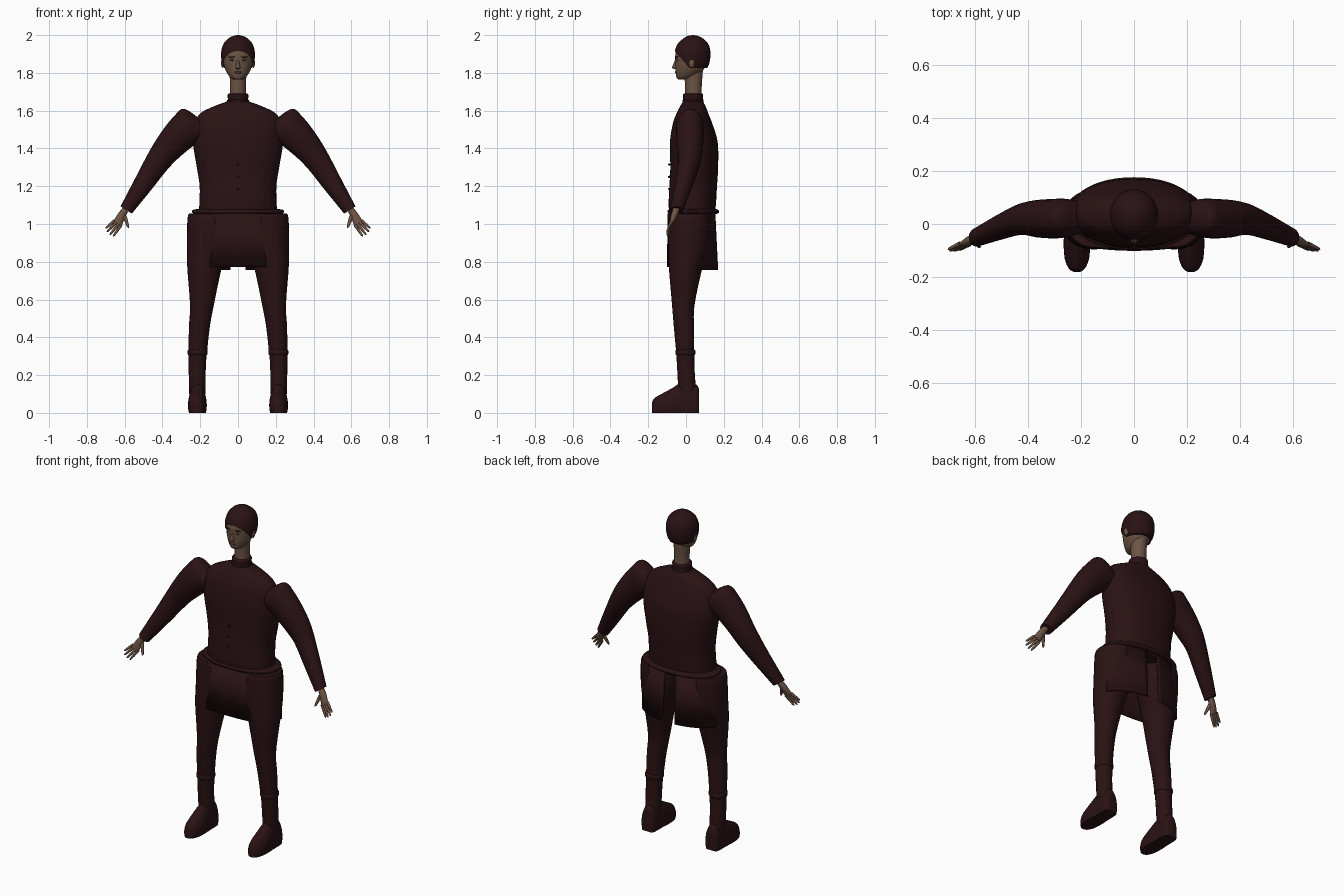
import bpy, bmesh, math
from mathutils import Vector

cube = bpy.data.objects.get("Cube")
if cube:
    bpy.data.objects.remove(cube, do_unlink=True)


def material(name, rgb):
    m = bpy.data.materials.new(name)
    m.use_nodes = True
    m.diffuse_color = (*rgb, 1)
    m.node_tree.nodes["Principled BSDF"].inputs["Base Color"].default_value = (*rgb, 1)
    return m


CLOTH = material("dark maroon", (0.023, 0.006, 0.007))
SKIN = material("brown skin", (0.15, 0.088, 0.058))
LIPS = material("dusky lips", (0.1, 0.042, 0.032))
EYES = material("eye grey", (0.2, 0.18, 0.16))
DARK = material("near black", (0.008, 0.005, 0.005))


def finish(name, bm, mat, mirror=False, thick=0):
    bmesh.ops.recalc_face_normals(bm, faces=bm.faces)
    mesh = bpy.data.meshes.new(name)
    bm.to_mesh(mesh)
    bm.free()
    mesh.materials.append(mat)
    ob = bpy.data.objects.new(name, mesh)
    bpy.context.collection.objects.link(ob)
    bpy.ops.object.select_all(action='DESELECT')
    ob.select_set(True)
    bpy.context.view_layer.objects.active = ob
    bpy.ops.object.shade_smooth_by_angle(angle=math.radians(40))
    if thick:
        ob.modifiers.new("Thickness", 'SOLIDIFY').thickness = thick
    if mirror:
        ob.modifiers.new("Mirror", 'MIRROR').use_clip = False
    return ob


def smooth(rows, n=4):
    """Catmull-Rom interpolation between rows of section numbers."""
    out = []
    for i in range(len(rows) - 1):
        a, b, c, d = rows[max(i - 1, 0)], rows[i], rows[i + 1], rows[min(i + 2, len(rows) - 1)]
        for k in range(n):
            t = k / n
            out.append([q + t / 2 * (r - p + t * (2*p - 5*q + 4*r - s + t * (3*(q - r) + s - p)))
                        for p, q, r, s in zip(a, b, c, d)])
    return out + [list(rows[-1])]


def loft(rings, caps=True):
    bm = bmesh.new()
    vs = [[bm.verts.new(p) for p in ring] for ring in rings]
    n = len(vs[0])
    for a, b in zip(vs, vs[1:]):
        for i in range(n):
            bm.faces.new((a[i], a[(i + 1) % n], b[(i + 1) % n], b[i]))
    if caps:
        bm.faces.new(vs[0])
        bm.faces.new(vs[-1])
    return bm


def angles(n):
    return [2 * math.pi * i / n for i in range(n)]


def level(rows, n=32, power=1.0):
    """Horizontal oval rings from (z, x centre, half width, front y, back y)."""
    def bend(v):
        return math.copysign(abs(v) ** power, v)
    return [[(cx + w * bend(math.cos(t)), (f + b) / 2 + (b - f) / 2 * bend(math.sin(t)), z)
             for t in angles(n)] for z, cx, w, f, b in smooth(rows)]


def limb(rows, n=20):
    """Rings from outer and inner outline points (xo, zo, xi, zi), y and half depth."""
    rings = []
    for xo, zo, xi, zi, y, ry in smooth(rows):
        mid, half = Vector(((xo + xi) / 2, y, (zo + zi) / 2)), Vector(((xo - xi) / 2, 0, (zo - zi) / 2))
        rings.append([mid + half * math.cos(t) + Vector((0, ry * math.sin(t), 0)) for t in angles(n)])
    return rings


def tube(p0, p1, r0, r1, n=10):
    p0, p1 = Vector(p0), Vector(p1)
    q = (p1 - p0).to_track_quat('Z', 'Y')
    return [[p0.lerp(p1, k) + q @ Vector((r * math.cos(t), r * math.sin(t), 0)) for t in angles(n)]
            for k, r in ((0, r0), (0.55, (r0 + r1) / 2), (0.9, r1), (1, r1 * 0.4))]


def ball(name, loc, size, mat, mirror=False, turn=0):
    bm = bmesh.new()
    bmesh.ops.create_uvsphere(bm, u_segments=16, v_segments=10, radius=1)
    for v in bm.verts:
        p = Vector(v.co[i] * size[i] for i in range(3))
        c, s = math.cos(turn), math.sin(turn)
        v.co = Vector(loc) + Vector((p.x * c - p.y * s, p.x * s + p.y * c, p.z))
    return finish(name, bm, mat, mirror)


def skirt(name, a0, a1, top, bottom, mirror=False, n=16):
    """Curved hanging panel; top and bottom are (z, x radius, y radius)."""
    bm = bmesh.new()
    cols = []
    for i in range(n + 1):
        t = math.radians(a0 + (a1 - a0) * i / n)
        cols.append([bm.verts.new((rx * math.cos(t), 0.035 + ry * math.sin(t), z)) for z, rx, ry in (top, bottom)])
    for a, b in zip(cols, cols[1:]):
        bm.faces.new((a[0], b[0], b[1], a[1]))
    return finish(name, bm, CLOTH, mirror, 0.01)


# Jacket body, collar and belt
finish("jacket", loft(level([
    (1.04, 0, .208, -.085, .15), (1.1, 0, .205, -.092, .158), (1.2, 0, .203, -.088, .164), (1.3, 0, .218, -.083, .17),
    (1.43, 0, .238, -.085, .168), (1.53, 0, .23, -.07, .14), (1.585, 0, .2, -.05, .118),
    (1.62, 0, .135, -.033, .105), (1.648, 0, .06, -.015, .09)], 48, .9)), CLOTH)
finish("collar", loft(level([(1.625, 0, .06, -.02, .095), (1.655, 0, .058, -.019, .093), (1.66, 0, .054, -.015, .09),
                             (1.685, 0, .055, -.016, .091), (1.69, 0, .048, -.01, .085)])), CLOTH)
finish("belt", loft(level([(1.052, 0, .225, -.085, .16), (1.058, 0, .24, -.095, .172), (1.066, 0, .244, -.098, .176),
                           (1.074, 0, .24, -.095, .172), (1.08, 0, .21, -.08, .155)], 48, .95)), CLOTH)
for i in range(3):
    ball(f"button_{i + 1}", (0, -.088, 1.185 + i * .065), (.006, .007, .006), DARK)

# Hanging front panel and split back tails
skirt("front_panel", 248, 292, (1.055, .4, .132), (.772, .4, .136))
skirt("back_tail", 12, 81, (1.055, .25, .122), (.757, .256, .137), True)

# Trouser legs, boot cuffs and boots
finish("trouser_leg", loft(level([
    (1.055, .15, .095, -.075, .115), (1.045, .148, .117, -.092, .13), (.95, .15, .12, -.096, .13), (.85, .163, .107, -.094, .115),
    (.76, .178, .09, -.09, .085), (.57, .191, .063, -.074, .045), (.45, .205, .055, -.064, .042),
    (.3, .214, .048, -.05, .043)])), CLOTH, True)
finish("boot_shaft", loft(level([(.32, .214, .048, -.052, .045), (.22, .216, .045, -.046, .046),
                                 (.1, .216, .043, -.04, .055)])), CLOTH, True)
finish("boot_cuff", loft(level([(.305, .214, .047, -.05, .043), (.312, .214, .052, -.056, .049),
                                (.33, .214, .052, -.056, .049), (.336, .214, .047, -.052, .043)])), CLOTH, True)
foot = [(.07, .03, .12), (.06, .042, .145), (.03, .046, .157), (-.03, .047, .157), (-.07, .05, .133),
        (-.13, .046, .1), (-.165, .032, .08), (-.178, .017, .06), (-.181, .006, .04)]
finish("boot_foot", loft([[(.215 + w * math.cos(t), y, max(0, h * (.3 + .7 * math.sin(t)))) for t in angles(28)]
                          for y, w, h in smooth(foot, 3)]), CLOTH, True)

# Sleeves with raised shoulders
finish("sleeve", loft(limb([
    (.2, 1.555, .2, 1.44, .025, .06), (.285, 1.61, .235, 1.415, .022, .073), (.335, 1.575, .285, 1.375, .02, .074),
    (.4, 1.495, .335, 1.33, .02, .07), (.465, 1.393, .385, 1.275, .018, .059), (.54, 1.25, .46, 1.18, -.01, .048),
    (.622, 1.093, .562, 1.055, -.05, .035)])), CLOTH, True)

# Hands
finish("palm", loft(limb([(.608, 1.09, .582, 1.065, -.052, .018), (.635, 1.055, .598, 1.035, -.062, .018),
                          (.66, 1.015, .615, .99, -.076, .011)])), SKIN, True)
for i, (x, y, z) in enumerate([(.7, -.096, .978), (.694, -.102, .958), (.678, -.102, .943), (.66, -.098, .935)]):
    base = Vector((.655, -.074, 1.018)).lerp(Vector((.619, -.076, .994)), i / 3)
    finish(f"finger_{i + 1}", loft(tube(base, (x, y, z), .0085, .0055)), SKIN, True)
finish("thumb", loft(tube((.6, -.064, 1.04), (.58, -.088, .98), .011, .006)), SKIN, True)

# Neck, head and ears
finish("neck", loft(level([(1.65, 0, .046, -.005, .085), (1.72, 0, .042, -.005, .083),
                           (1.82, 0, .046, -.01, .09)])), SKIN)
skull = [(1.766, 0, .022, -.043, .01), (1.778, 0, .042, -.051, .05), (1.81, 0, .064, -.055, .088),
         (1.85, 0, .077, -.056, .108), (1.9, 0, .082, -.056, .118), (1.95, 0, .072, -.038, .108),
         (1.98, 0, .045, -.005, .08)]
finish("head", loft(level(skull)), SKIN)
ball("ear", (.081, .03, 1.852), (.009, .016, .025), SKIN, True)

# Hair cap, cut along a slanted hairline
hair = loft(level([(1.825, 0, .072, -.05, .112), (1.85, 0, .084, -.058, .123), (1.9, 0, .09, -.062, .13),
                   (1.95, 0, .079, -.046, .12), (1.982, 0, .052, -.015, .09), (1.996, 0, .024, .012, .062),
                   (2.0, 0, .004, .034, .042)], 48))
bmesh.ops.bisect_plane(hair, geom=hair.verts[:] + hair.edges[:] + hair.faces[:], plane_co=(0, -.055, 1.91),
                       plane_no=(0, 1.15, 1), clear_inner=True)
finish("hair", hair, CLOTH)

# Face details
finish("nose", loft(level([(1.82, 0, .006, -.058, -.04), (1.824, 0, .014, -.07, -.04), (1.832, 0, .012, -.073, -.04),
                           (1.865, 0, .006, -.06, -.04)], 16)), SKIN)
ball("eye", (.032, -.049, 1.868), (.014, .005, .005), EYES, True, .3)
ball("pupil", (.032, -.0525, 1.868), (.005, .003, .005), DARK, True, .3)
ball("eyebrow", (.034, -.049, 1.885), (.02, .005, .003), DARK, True, .33)
ball("mouth", (0, -.054, 1.803), (.021, .005, .006), LIPS)
